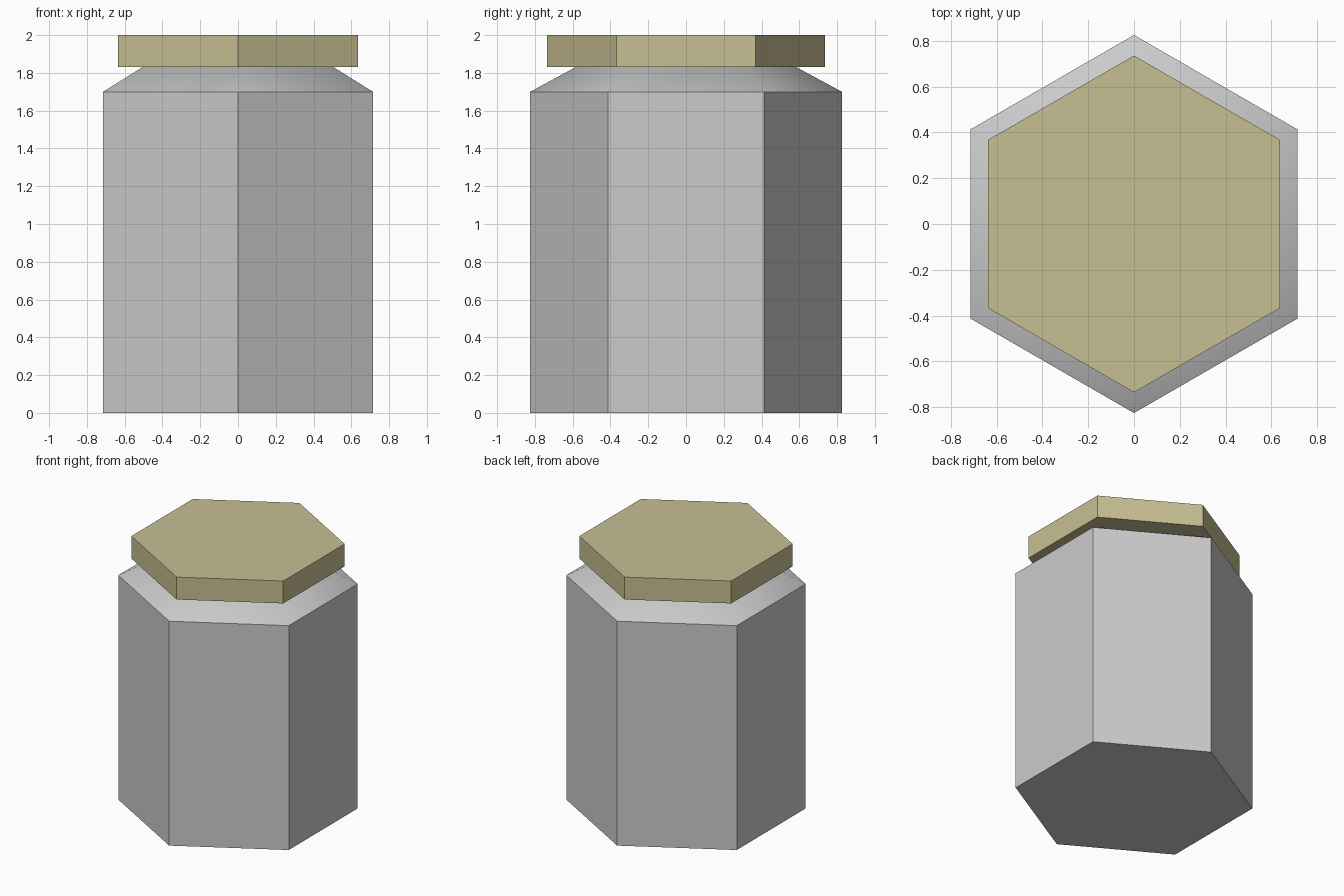
import bpy, bmesh, math

if "Cube" in bpy.data.objects:
    bpy.data.objects.remove(bpy.data.objects["Cube"])

def hex_stack(name, rings):
    """Closed six-sided solid from (radius, height) rings, corners on the y axis."""
    bm = bmesh.new()
    loops = []
    for r, z in rings:
        loops.append([bm.verts.new((r * math.sin(i * math.pi / 3),
                                    -r * math.cos(i * math.pi / 3), z)) for i in range(6)])
    for low, high in zip(loops, loops[1:]):
        for i in range(6):
            j = (i + 1) % 6
            bm.faces.new((low[i], low[j], high[j], high[i]))
    bm.faces.new(loops[0][::-1])
    bm.faces.new(loops[-1])
    bmesh.ops.recalc_face_normals(bm, faces=bm.faces[:])
    mesh = bpy.data.meshes.new(name)
    bm.to_mesh(mesh)
    bm.free()
    obj = bpy.data.objects.new(name, mesh)
    bpy.context.collection.objects.link(obj)
    return obj

# Jar body with sloping shoulder
body = hex_stack("jar_body", [(0.825, 0), (0.825, 1.70), (0.585, 1.83)])
bpy.context.view_layer.objects.active = body
body.select_set(True)
bpy.ops.object.shade_smooth_by_angle(angle=math.radians(40))

# Flat lid
lid = hex_stack("lid", [(0.735, 1.83), (0.735, 2.0)])
mat = bpy.data.materials.new("olive_lid")
mat.diffuse_color = (0.57, 0.52, 0.29, 1)
mat.use_nodes = True
mat.node_tree.nodes["Principled BSDF"].inputs["Base Color"].default_value = mat.diffuse_color
lid.data.materials.append(mat)
